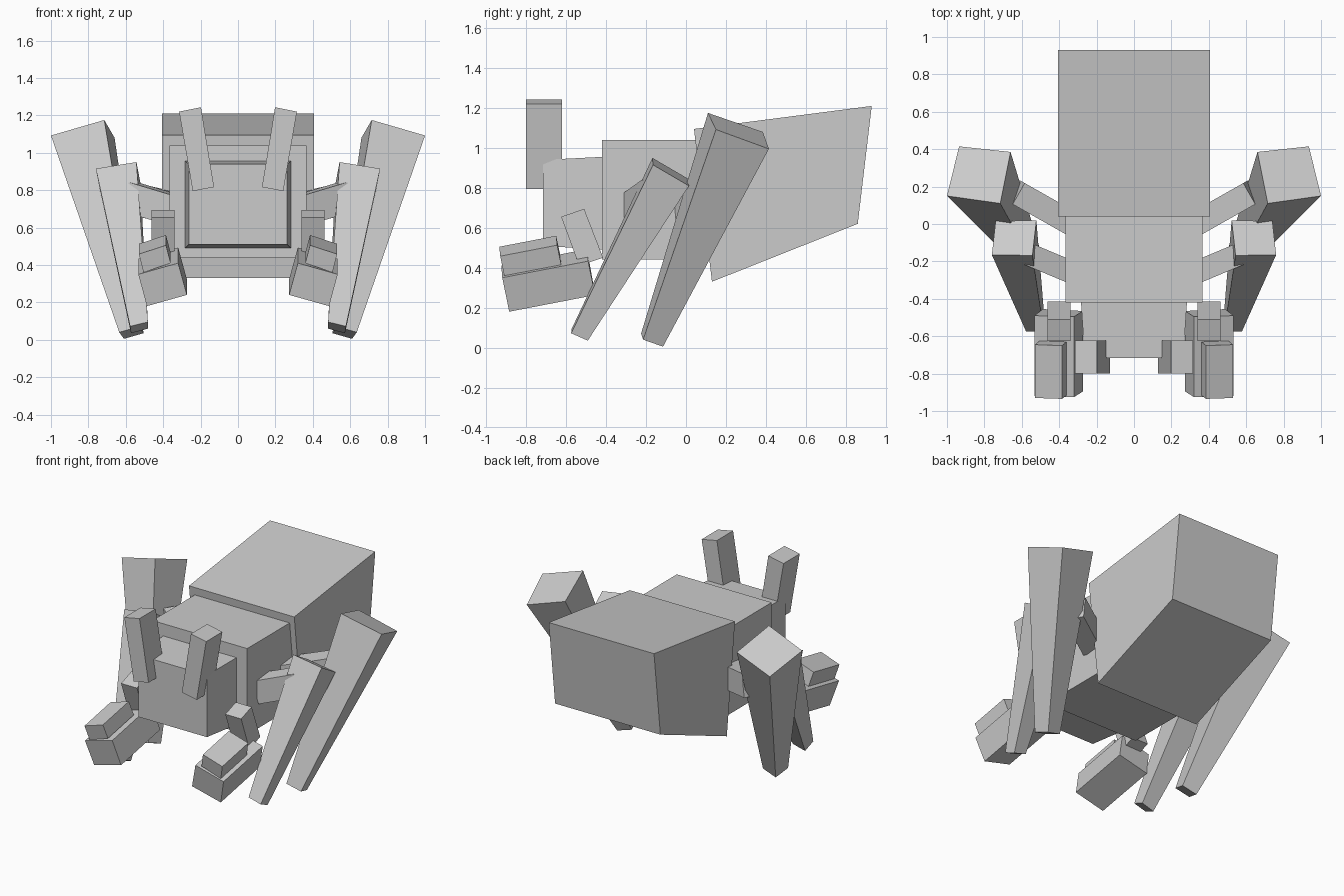
import bpy, bmesh
from mathutils import Vector

if "Cube" in bpy.data.objects:
    bpy.data.objects.remove(bpy.data.objects["Cube"])


def block(name, quad_a, quad_b, mirrored=False):
    """Six-sided block between two matching quads, optionally mirrored across x."""
    bm = bmesh.new()
    a = [bm.verts.new(p) for p in quad_a]
    b = [bm.verts.new(p) for p in quad_b]
    bm.faces.new(a)
    bm.faces.new(b[::-1])
    for i in range(4):
        j = (i + 1) % 4
        bm.faces.new((a[j], a[i], b[i], b[j]))
    bmesh.ops.recalc_face_normals(bm, faces=bm.faces)
    mesh = bpy.data.meshes.new(name)
    bm.to_mesh(mesh)
    bm.free()
    obj = bpy.data.objects.new(name, mesh)
    bpy.context.collection.objects.link(obj)
    if mirrored:
        obj.modifiers.new("Mirror", 'MIRROR').use_mirror_merge = False
    return obj


def side_profile(name, yz, x0, x1, mirrored=False):
    return block(name, [(x0, y, z) for y, z in yz], [(x1, y, z) for y, z in yz], mirrored)


def front_rect(x, y, z0, z1):
    return [(-x, y, z0), (x, y, z0), (x, y, z1), (-x, y, z1)]


def sweep(name, quad, offset):
    return block(name, quad, [Vector(p) + Vector(offset) for p in quad], True)


def beam(name, start, end, width, height):
    """Mirrored square beam between two points."""
    a, b = Vector(start), Vector(end)
    d = (b - a).normalized()
    side = d.cross(Vector((0, 0, 1))).normalized()
    up = side.cross(d)
    ring = [side * (sx * width / 2) + up * (sz * height / 2)
            for sx, sz in ((-1, -1), (1, -1), (1, 1), (-1, 1))]
    return block(name, [a + r for r in ring], [b + r for r in ring], True)


# Body: abdomen, thorax and slightly tapered head
side_profile("abdomen", [(0.04, 1.095), (0.93, 1.21), (0.86, 0.62), (0.13, 0.33)], -0.405, 0.405)
block("thorax", front_rect(0.365, -0.42, 0.44, 1.04), front_rect(0.365, 0.12, 0.44, 1.04))
block("head", front_rect(0.263, -0.717, 0.51, 0.94), front_rect(0.283, -0.42, 0.49, 0.955))

# Antennae leaning outwards
antenna = [(0.315, 1.22), (0.198, 1.243), (0.128, 0.816), (0.242, 0.795)]
sweep("antenna", [(x, -0.80, z) for x, z in antenna], (0, 0.178, 0))

# Tapered legs, top cap to foot
block("rear_leg",
      [(0.715, 0.11, 1.175), (1.0, 0.15, 1.092), (0.935, 0.415, 0.995), (0.66, 0.385, 1.08)],
      [(0.53, -0.225, 0.07), (0.635, -0.215, 0.04), (0.61, -0.115, 0.005), (0.505, -0.125, 0.035)], True)
block("middle_leg",
      [(0.543, -0.168, 0.95), (0.76, -0.165, 0.915), (0.74, 0.015, 0.81), (0.522, 0.02, 0.84)],
      [(0.482, -0.572, 0.095), (0.577, -0.575, 0.072), (0.572, -0.492, 0.035), (0.48, -0.49, 0.06)], True)

# Upper leg joints
beam("rear_leg_joint", (0.33, 0.0, 0.70), (0.63, 0.17, 0.77), 0.13, 0.16)
beam("middle_leg_joint", (0.33, -0.26, 0.69), (0.58, -0.155, 0.765), 0.12, 0.16)

# Front arms with claws
side_profile("front_arm", [(-0.625, 0.655), (-0.51, 0.695), (-0.415, 0.45), (-0.535, 0.41)],
             0.34, 0.462, True)
sweep("claw_lower",
      [(0.32, -0.925, 0.41), (0.533, -0.92, 0.35), (0.487, -0.885, 0.18), (0.273, -0.895, 0.24)],
      (0, 0.43, 0.083))
sweep("claw_upper",
      [(0.385, -0.935, 0.505), (0.53, -0.93, 0.458), (0.505, -0.91, 0.36), (0.36, -0.915, 0.41)],
      (0, 0.285, 0.055))
